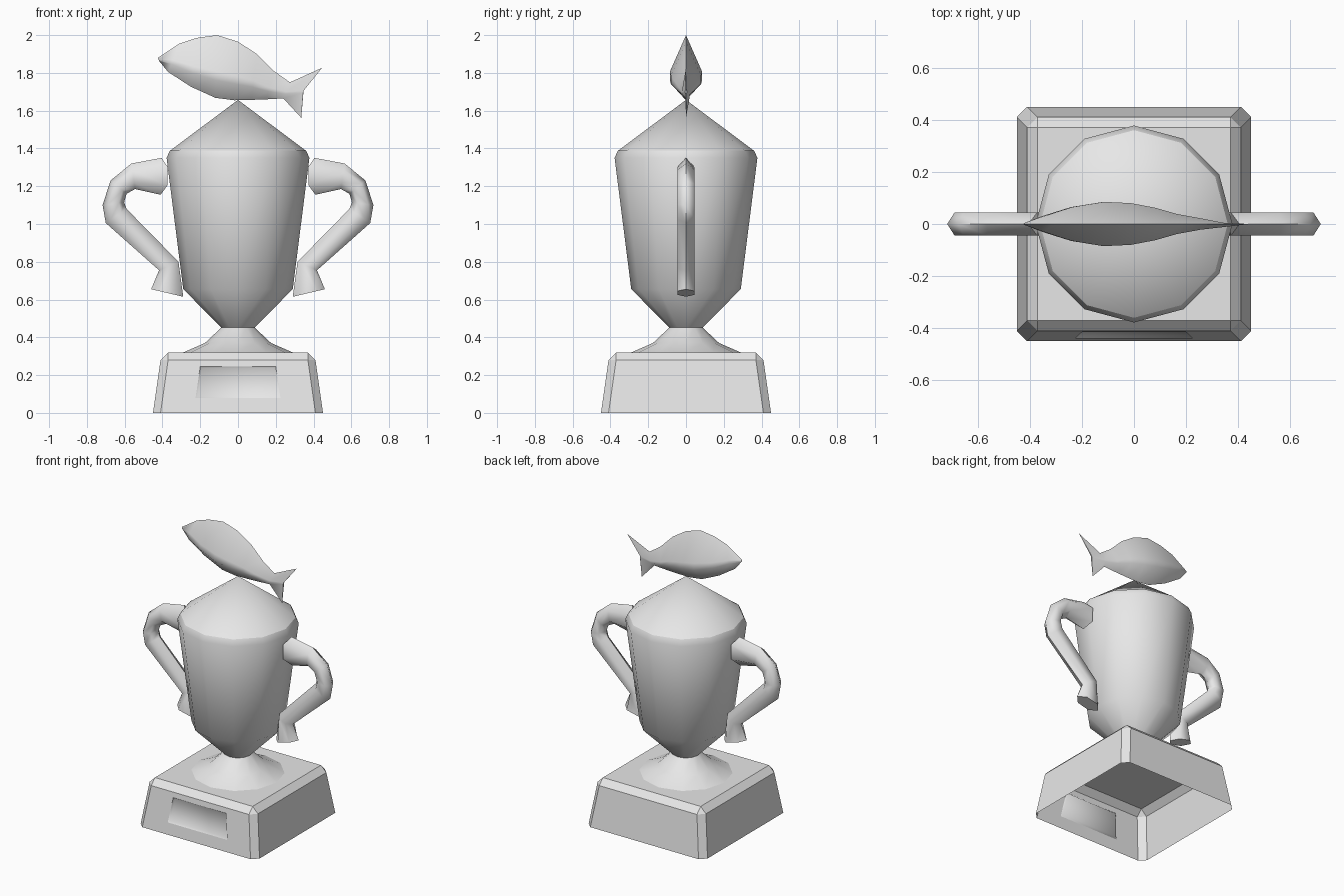
import bpy, bmesh, math
from mathutils import Vector

if "Cube" in bpy.data.objects:
    bpy.data.objects.remove(bpy.data.objects["Cube"])

grey = bpy.data.materials.new("plain grey")
grey.diffuse_color = (0.8, 0.8, 0.8, 1)
grey.use_nodes = True
grey.node_tree.nodes["Principled BSDF"].inputs["Base Color"].default_value = grey.diffuse_color


def finish(name, bm, angle=None):
    bmesh.ops.remove_doubles(bm, verts=bm.verts[:], dist=0.0005)
    bmesh.ops.recalc_face_normals(bm, faces=bm.faces[:])
    mesh = bpy.data.meshes.new(name)
    bm.to_mesh(mesh)
    bm.free()
    mesh.materials.append(grey)
    ob = bpy.data.objects.new(name, mesh)
    bpy.context.collection.objects.link(ob)
    if angle:
        bpy.ops.object.select_all(action='DESELECT')
        ob.select_set(True)
        bpy.context.view_layer.objects.active = ob
        bpy.ops.object.shade_smooth_by_angle(angle=math.radians(angle))
    return ob


def bridge(bm, loops, cap_start=False, cap_end=False):
    """Skin a list of closed point loops of equal length."""
    rings = [[bm.verts.new(p) for p in loop] for loop in loops]
    for a, b in zip(rings, rings[1:]):
        n = len(a)
        for i in range(n):
            j = (i + 1) % n
            bm.faces.new((a[i], a[j], b[j], b[i]))
    if cap_start:
        bm.faces.new(rings[0])
    if cap_end:
        bm.faces.new(rings[-1])
    return rings


def lathe(name, profile, angle, sides=12):
    bm = bmesh.new()
    loops = [[(r * math.cos(math.tau * i / sides), r * math.sin(math.tau * i / sides), z)
              for i in range(sides)] for r, z in profile]
    bridge(bm, loops)
    return finish(name, bm, angle)


# base: hollow chamfered plinth, open underneath
def octagon(a, b, z):
    return [(-b, -a, z), (b, -a, z), (a, -b, z), (a, b, z),
            (b, a, z), (-b, a, z), (-a, b, z), (-a, -b, z)]


bm = bmesh.new()
rings = bridge(bm, [octagon(.45, .41, 0), octagon(.41, .37, .28), octagon(.37, .3699, .32)],
               cap_end=True)
# front face is replaced by a frame round the recessed plate
front = [rings[0][0], rings[0][1], rings[1][1], rings[1][0]]
outer = [v.co.copy() for v in front]
bm.faces.remove(bm.faces.get(front))


def on_front(x, z, depth=0):
    return Vector((x, -.45 + z / 7 + depth, z))


hole = [on_front(-.225, .078), on_front(.225, .078), on_front(.2, .245), on_front(-.2, .245)]
bridge(bm, [outer, hole])
finish("base", bm)

# recessed plate in the base front
bm = bmesh.new()
floor = [on_front(-.215, .087, .01), on_front(.215, .087, .01),
         on_front(.192, .236, .01), on_front(-.192, .236, .01)]
bridge(bm, [hole, floor], cap_end=True)
plate = finish("plate", bm, 80)
if max(plate.data.polygons, key=lambda p: p.area).normal.y > 0:
    plate.data.flip_normals()

# cup and lid
lathe("cup", [(.29, .32), (.175, .37), (.088, .452), (.29, .655), (.378, 1.35), (.36, 1.39)], 89)
lathe("lid", [(.36, 1.388), (0, 1.657)], 70)

# handles: six-sided tube given by outer edge, inner edge and side shift
sections = [
    (.405, 1.35, .41, 1.155, -.035), (.565, 1.32, .545, 1.185, 0),
    (.675, 1.23, .59, 1.16, 0), (.717, 1.10, .603, 1.115, 0),
    (.70, 1.005, .59, 1.08, 0), (.418, .755, .315, .80, 0), (.46, .655, .29, .615, 0)]
for side, label in ((1, "right"), (-1, "left")):
    loops = []
    for ox, oz, ix, iz, shift in sections:
        loop = []
        for t, y in ((0, 0), (.25, .045), (.75, .045), (1, 0), (.75, -.045), (.25, -.045)):
            x = ox + (ix - ox) * t + (shift if y else 0)
            loop.append((side * x, y, oz + (iz - oz) * t))
        loops.append(loop)
    bm = bmesh.new()
    bridge(bm, loops, True, True)
    finish(label + "_handle", bm, 62)

# fish: top edge, bottom edge and half width of each section, ending in a forked tail
body = [
    (-.425, 1.88, -.417, 1.862, .004), (-.31, 1.955, -.37, 1.805, .03),
    (-.22, 1.985, -.25, 1.727, .065), (-.11, 2.0, -.12, 1.668, .085),
    (0, 1.965, -.02, 1.655, .08), (.10, 1.90, .07, 1.657, .062),
    (.19, 1.81, .15, 1.66, .038), (.275, 1.75, .24, 1.665, .022)]
loops = []
for tx, tz, bx, bz, w in body:
    loops.append([(tx + (bx - tx) * t, w * s, tz + (bz - tz) * t)
                  for t, s in ((0, 0), (.58, 1), (.72, 1), (1, 0), (.72, -1), (.58, -1))])
loops.append([(.445, 1.827, 0), (.347, 1.705, .004), (.345, 1.695, .004),
              (.335, 1.562, 0), (.345, 1.695, -.004), (.347, 1.705, -.004)])
loops[-1] = [(x, y, z) for x, z, y in loops[-1]]
bm = bmesh.new()
bridge(bm, loops, True, True)
finish("fish", bm, 75)
